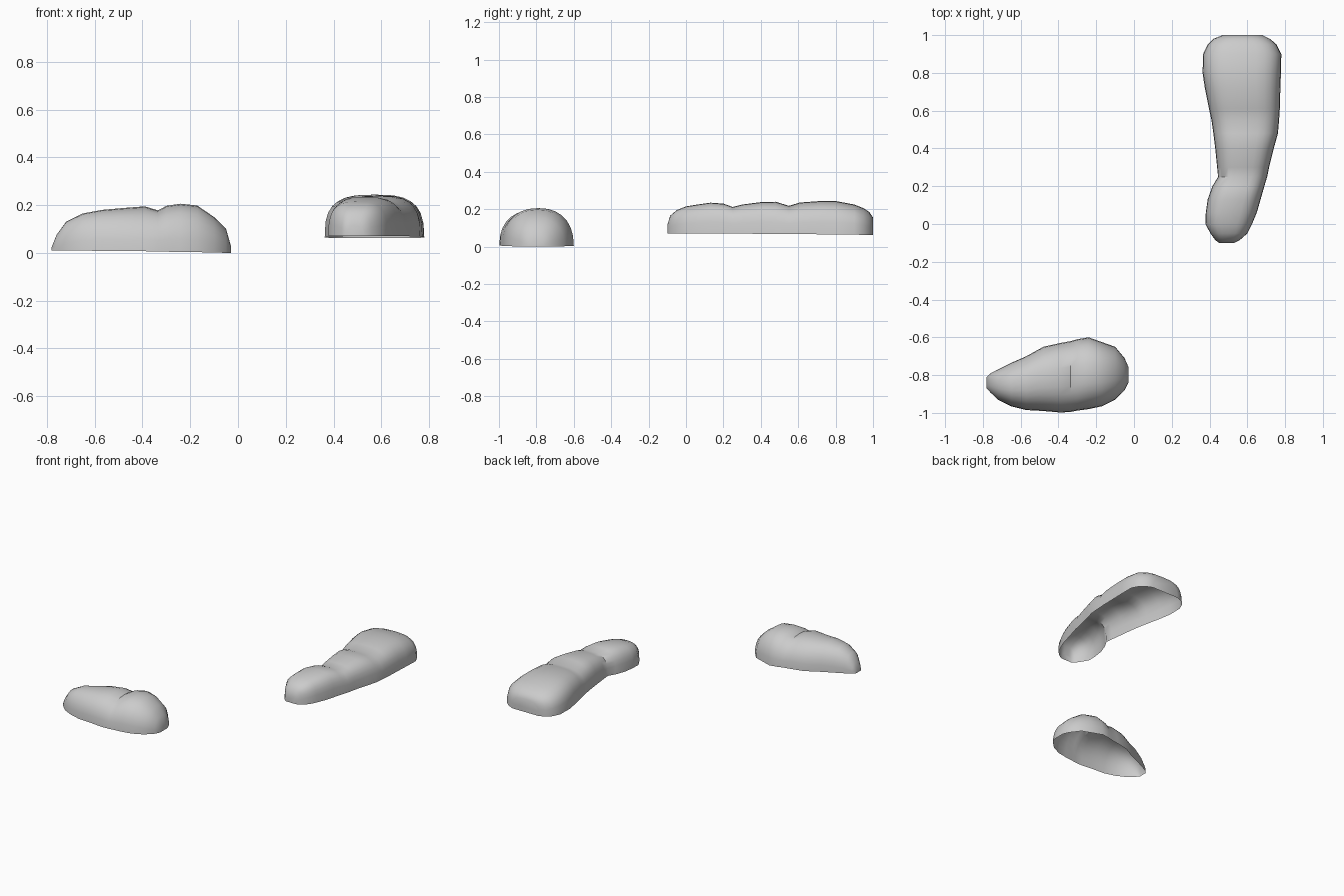
import bpy, bmesh, math

N = 14  # segments across each arch


def loft(name, stations, point, power):
    """Open-bottomed shell from arches: (position, side a, side b, base, top)."""
    bm = bmesh.new()
    rows = []
    for t, a, b, base, top in stations:
        mid, half = (a + b) / 2, (b - a) / 2
        row = []
        for i in range(N + 1):
            ang = math.pi * i / N
            c, s = math.cos(ang), math.sin(ang)
            u = mid - half * math.copysign(abs(c) ** (2 / power), c)
            z = base + (top - base) * max(s, 0) ** (2 / power)
            row.append(bm.verts.new(point(t, u, z)))
        rows.append(row)
    for r, q in zip(rows, rows[1:]):
        for i in range(N):
            bm.faces.new((r[i], r[i + 1], q[i + 1], q[i]))
    # blunt ends
    bm.faces.new(rows[0])
    bm.faces.new(rows[-1])
    bmesh.ops.recalc_face_normals(bm, faces=bm.faces)
    # make sure the dome faces outward
    if sum(f.normal.z * f.calc_area() for f in bm.faces) < 0:
        bmesh.ops.reverse_faces(bm, faces=bm.faces)
    me = bpy.data.meshes.new(name)
    bm.to_mesh(me)
    bm.free()
    ob = bpy.data.objects.new(name, me)
    bpy.context.collection.objects.link(ob)
    bpy.context.view_layer.objects.active = ob
    ob.select_set(True)
    bpy.ops.object.shade_smooth_by_angle(angle=math.radians(40))
    ob.select_set(False)
    return ob


# Long lobed stone, running along y
long_stone = [
    (-0.10, 0.45, 0.53, 0.07, 0.115), (-0.085, 0.43, 0.56, 0.07, 0.165),
    (-0.05, 0.405, 0.60, 0.07, 0.195), (0.0, 0.378, 0.625, 0.07, 0.215),
    (0.06, 0.38, 0.65, 0.07, 0.225), (0.13, 0.39, 0.67, 0.07, 0.235),
    (0.20, 0.415, 0.69, 0.07, 0.23), (0.25, 0.445, 0.705, 0.07, 0.212),
    (0.30, 0.44, 0.715, 0.07, 0.225), (0.40, 0.43, 0.74, 0.068, 0.238),
    (0.48, 0.42, 0.762, 0.068, 0.24), (0.55, 0.41, 0.768, 0.067, 0.218),
    (0.61, 0.397, 0.772, 0.067, 0.236), (0.72, 0.375, 0.775, 0.066, 0.244),
    (0.80, 0.363, 0.778, 0.065, 0.244), (0.90, 0.366, 0.78, 0.064, 0.225),
    (0.95, 0.39, 0.755, 0.063, 0.205), (0.98, 0.42, 0.72, 0.063, 0.185),
    (1.0, 0.47, 0.68, 0.062, 0.155),
]
loft("long_stone", long_stone, lambda t, u, z: (u, t, z), 3.0)

# Short two-lobed stone, running along x
short_stone = [
    (-0.78, -0.87, -0.81, 0.01, 0.025), (-0.76, -0.892, -0.79, 0.01, 0.075),
    (-0.72, -0.93, -0.77, 0.01, 0.13), (-0.65, -0.965, -0.735, 0.01, 0.165),
    (-0.57, -0.985, -0.70, 0.008, 0.18), (-0.48, -0.99, -0.65, 0.008, 0.188),
    (-0.39, -0.998, -0.63, 0.007, 0.195), (-0.335, -0.995, -0.62, 0.006, 0.178),
    (-0.30, -0.988, -0.61, 0.005, 0.197), (-0.24, -0.98, -0.60, 0.004, 0.206),
    (-0.17, -0.965, -0.625, 0.003, 0.198), (-0.10, -0.93, -0.65, 0.002, 0.15),
    (-0.05, -0.88, -0.71, 0.0, 0.10), (-0.03, -0.84, -0.755, 0.0, 0.03),
]
loft("short_stone", short_stone, lambda t, u, z: (t, u, z), 2.3)
